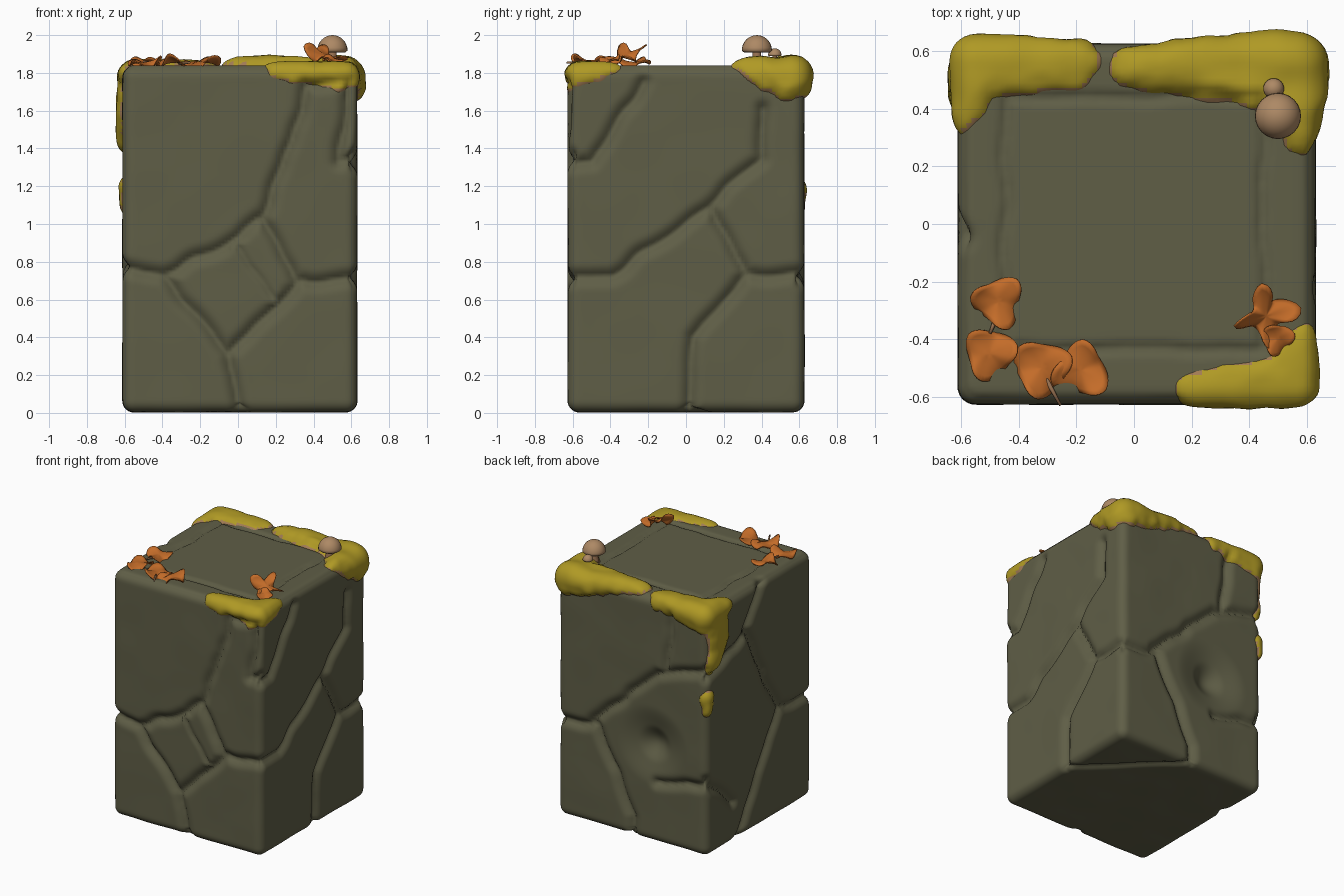
import bpy, bmesh, math
from mathutils import Vector, Matrix, noise, kdtree

if "Cube" in bpy.data.objects:
    bpy.data.objects.remove(bpy.data.objects["Cube"])

def mat(name, r, g, b):
    m = bpy.data.materials.new(name)
    m.diffuse_color = (r, g, b, 1)
    m.use_nodes = True
    m.node_tree.nodes["Principled BSDF"].inputs["Base Color"].default_value = m.diffuse_color
    return m

STONE = mat("stone olive grey", .115, .112, .062)
MOSS = mat("moss yellow", .43, .32, .018)
RIM = mat("moss rim tan", .36, .20, .09)
LEAF = mat("leaf orange", .55, .15, .022)
CAP = mat("mushroom tan", .42, .25, .13)
STEM = mat("stem brown", .30, .16, .08)

def add(name, bm, *mats):
    me = bpy.data.meshes.new(name)
    bm.normal_update()
    bm.to_mesh(me)
    bm.free()
    for m in mats:
        me.materials.append(m)
    me.shade_smooth()
    ob = bpy.data.objects.new(name, me)
    bpy.context.collection.objects.link(ob)
    return ob

# Rounded block: centre, half size, edge radius, grid cells
C, H, R = Vector((.01, 0, .92)), Vector((.625, .63, .92)), .065
N = (72, 72, 104)

def rounded(p):
    q = p - C
    inner = Vector([max(R - h, min(h - R, v)) for v, h in zip(q, H)])
    n = (q - inner).normalized()
    return C + inner + n * R, n

# Cracks between the stones, drawn on each face as short paths
samples = []
def crack(axis, side, depth, *lines):
    for line in lines:
        for a, b in zip(line, line[1:]):
            a, b = Vector(a), Vector(b)
            k = int((b - a).length / .01) + 1
            for i in range(k + 1):
                q = a.lerp(b, i / k)
                wob = [noise.noise((q.x * 6, q.y * 6, s)) * .02 for s in (1, 7)]
                p = [q.x + wob[0], q.y + wob[1]]
                p.insert(axis, C[axis] + side * H[axis])
                samples.append((rounded(Vector(p))[0], depth))

crack(1, -1, .045, [(-.62, .76), (-.4, .73), (0, .92), (.12, 1.04)],
      [(-.4, .73), (-.05, .32), (.01, 0)], [(-.05, .32), (.33, .7), (.64, .7)],
      [(.13, 1.04), (.3, .69)], [(.13, 1.04), (.28, 1.45), (.37, 1.74), (.6, 1.75)],
      [(.64, 1.36), (.53, 1.33), (.6, 1.74)])
crack(1, -1, .02, [(0, .88), (.19, .61)])
crack(0, 1, .045, [(-.63, .71), (-.4, .72), (.1, 1.08), (.4, 1.35), (.4, 1.62)],
      [(.12, 1.1), (.31, .73), (.63, .72)], [(.31, .73), (.03, .4), (.02, 0)],
      [(-.63, 1.32), (-.5, 1.33), (-.22, 1.75)])
crack(1, 1, .045, [(.64, .7), (.3, .76), (.01, .15), (.01, 0)],
      [(.36, .76), (-.2, 1.28), (-.62, 1.4)], [(-.26, 1.3), (-.32, 1.76)], [(-.62, .55), (-.2, .45)])
crack(0, -1, .045, [(.25, 0), (-.24, .8), (-.63, .76)], [(-.24, .8), (.16, 1.54), (-.05, 1.84)],
      [(.63, .57), (.3, .3)], [(.17, 1.5), (.63, 1.34)])
crack(2, 1, .022, [(.45 * x, .435 * y) for x, y in ((-1, -1), (-1, 1), (1, 1), (1, -1), (-1, -1))])
crack(2, -1, .03, [(.63, .02), (.01, .63)])
kd = kdtree.KDTree(len(samples))
for i, s in enumerate(samples):
    kd.insert(s[0], i)
kd.balance()

def carved(p):
    """Surface point, outward normal and inward carve depth."""
    q, n = rounded(p)
    _, i, d = kd.find(q)
    depth = samples[i][1]
    c = depth * max(0, 1 - d / depth / 1.6) ** 2
    c += .004 * (1 + noise.noise(q * 4)) * (n.z < .9)
    for r, dd in ((.3, .05), (.14, .04)):  # hollow in the back
        t = (q - Vector((-.16, .63, .73))).length / r
        if t < 1:
            c += dd * (1 - t * t) ** 2
    return q, n, c

# Grid over the six sides; shape gives a position and a keep value
def shell(shape, zmin=0):
    bm, seen = bmesh.new(), {}
    def vert(key):
        if key not in seen:
            p = C + Vector([(2 * k / n - 1) * h for k, n, h in zip(key, N, H)])
            co, f = shape(p)
            seen[key] = (bm.verts.new(co), f)
        return seen[key]
    for ax in range(3):
        u, v = (ax + 1) % 3, (ax + 2) % 3
        for side in (0, N[ax]):
            for i in range(N[u]):
                for j in range(N[v]):
                    quad = []
                    for di, dj in ((0, 0), (1, 0), (1, 1), (0, 1)):
                        k = [0, 0, 0]
                        k[ax], k[u], k[v] = side, i + di, j + dj
                        quad.append(tuple(k))
                    if quad[0][2] / N[2] * 1.84 < zmin:
                        continue
                    vs = [vert(k) for k in (quad if side else quad[::-1])]
                    top = max(x[1] for x in vs)
                    if top > 0:
                        f = bm.faces.new([x[0] for x in vs])
                        f.material_index = int(top < .014)
    bmesh.ops.delete(bm, geom=[v for v in bm.verts if not v.link_faces], context='VERTS')
    return bm

def stone(p):
    q, n, c = carved(p)
    return q - n * c, 1

add("stone_block", shell(stone), STONE)

# Moss patches: paths of (x, y, z, radius) with a thickness
def moss(name, thick, *paths):
    dots = [Vector(a).lerp(Vector(b), i / 10) for path in paths
            for a, b in zip(path, path[1:]) for i in range(11)]
    dots = [(d.xyz, d.w) for d in dots]
    def shape(p):
        q, n, c = carved(p)
        f = max(r - (q - d).length for d, r in dots) + .018 * noise.noise(q * 14)
        t = max(0, min(1, f / .06))
        lift = thick * math.sqrt(t) * (1 + .3 * noise.noise(q * 9)) if f > 0 else max(f, -.02)
        return q - n * c * (1 - .6 * t) + n * lift, f
    add(name, shell(shape, .95), MOSS, RIM)

moss("moss_back_left", .03,
     [(-.22, .57, 1.83, .1), (-.56, .56, 1.8, .14), (-.61, .4, 1.82, .08)],
     [(-.6, .52, 1.78, .12), (-.61, .48, 1.6, .11), (-.61, .54, 1.42, .075)],
     [(-.61, .6, 1.19, .06), (-.6, .6, 1.09, .045)])
moss("moss_back_right", .045,
     [(0, .54, 1.84, .075), (.4, .55, 1.82, .14), (.56, .54, 1.8, .16), (.58, .32, 1.83, .07)])
moss("moss_front_right", .022,
     [(.22, -.59, 1.83, .08), (.55, -.57, 1.81, .115), (.59, -.42, 1.84, .07)])

# Curled leaves: lobed polar sheet, tilted and thickened
def leaf(name, loc, size, lobes, cut, turn, tx, ty):
    bm = bmesh.new()
    rings, seg = 5, 48
    M = (Matrix.Translation(loc) @ Matrix.Rotation(tx, 4, 'X') @ Matrix.Rotation(ty, 4, 'Y')
         @ Matrix.Rotation(turn, 4, 'Z'))
    def point(k, s):
        a = math.tau * s / seg
        t = k / rings
        r = size * t * (1 - cut * abs(math.sin(lobes * a / 2)) ** 1.5)
        z = size * t * (.22 * t * t * math.cos(lobes * a + 1) + .1 * math.sin(2 * a))
        return bm.verts.new(M @ Vector((r * math.cos(a), r * math.sin(a), z)))
    mid = bm.verts.new(M @ Vector((0, 0, 0)))
    grid = [[point(k, s) for s in range(seg)] for k in range(1, rings + 1)]
    for s in range(seg):
        t = (s + 1) % seg
        bm.faces.new((mid, grid[0][s], grid[0][t]))
        for g, h in zip(grid, grid[1:]):
            bm.faces.new((g[s], h[s], h[t], g[t]))
    add(name, bm, LEAF).modifiers.new("thickness", 'SOLIDIFY').thickness = .006

leaf("leaf_left_rear", (-.47, -.27, 1.858), .1, 3, .3, .9, .05, .1)
leaf("leaf_left_corner", (-.5, -.45, 1.856), .1, 3, .25, 2.4, .05, -.05)
leaf("leaf_left_front", (-.32, -.5, 1.86), .11, 3, .25, .4, -.05, .08)
leaf("leaf_left_front_end", (-.185, -.51, 1.858), .11, 3, .3, 1.5, .08, -.12)
leaf("leaf_right", (.46, -.32, 1.895), .125, 4, .55, 1.75, .3, .35)
leaf("leaf_right_base", (.5, -.4, 1.872), .06, 3, .2, .3, .25, .2)

# Leaf stalks
def stalk(name, a, b):
    a, b = Vector(a), Vector(b)
    bm = bmesh.new()
    M = Matrix.Translation((a + b) / 2) @ (b - a).to_track_quat('Z', 'Y').to_matrix().to_4x4()
    bmesh.ops.create_cone(bm, cap_ends=True, segments=8, radius1=.009, radius2=.005,
                          depth=(b - a).length, matrix=M)
    add(name, bm, STEM)

stalk("leaf_stalk_front", (-.31, -.53, 1.85), (-.255, -.63, 1.855))
stalk("leaf_stalk_left", (-.48, -.33, 1.855), (-.5, -.38, 1.86))

# Mushrooms: domed cap and tapered stem
def lathe(name, loc, profile, m):
    bm = bmesh.new()
    seg, rows = 24, []
    for r, z in profile:
        rows.append([bm.verts.new(Vector(loc) + Vector((r * math.cos(math.tau * s / seg),
                     r * math.sin(math.tau * s / seg), z))) for s in range(seg)])
    for a, b in zip(rows, rows[1:]):
        for s in range(seg):
            t = (s + 1) % seg
            bm.faces.new((a[s], a[t], b[t], b[s]))
    bmesh.ops.remove_doubles(bm, verts=bm.verts, dist=1e-5)
    add(name, bm, m)

def mushroom(name, x, y, size, zcap, rs):
    dome = [(size * math.cos(i * math.pi / 16), size * (.14 + 1.02 * math.sin(i * math.pi / 16))) for i in range(8)]
    under = [(0, .3 * size), (.4 * size, .22 * size), (.85 * size, .02 * size)]
    lathe(name + "_cap", (x, y, zcap), under + dome + [(0, 1.16 * size)], CAP)
    h = zcap - 1.835 + .3 * size
    lathe(name + "_stem", (x, y, 1.835), [(0, 0), (rs * 1.3, 0), (rs * 1.2, h * .25), (rs * .8, h * .6), (rs * .8, h), (0, h)], STEM)

mushroom("mushroom_large", .5, .375, .08, 1.907, .028)
mushroom("mushroom_small", .485, .47, .036, 1.888, .014)
